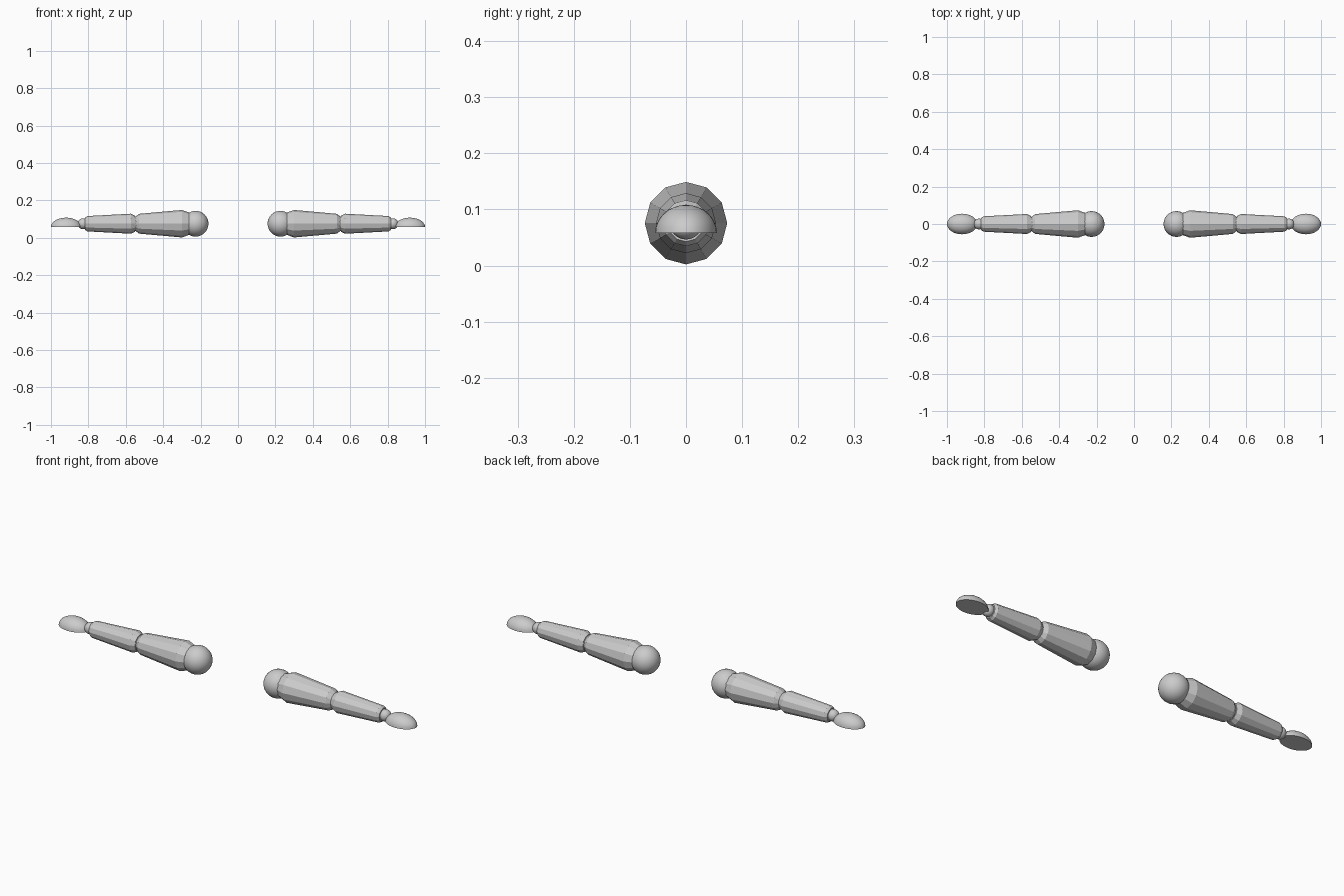
import bpy, bmesh, math

if "Cube" in bpy.data.objects:
    bpy.data.objects.remove(bpy.data.objects["Cube"])

Z = 0.0755  # height of the arm axis


def finish(bm, name, smooth=None):
    bmesh.ops.recalc_face_normals(bm, faces=bm.faces)
    mesh = bpy.data.meshes.new(name)
    bm.to_mesh(mesh)
    bm.free()
    obj = bpy.data.objects.new(name, mesh)
    bpy.context.collection.objects.link(obj)
    if smooth:
        bpy.ops.object.select_all(action='DESELECT')
        obj.select_set(True)
        bpy.context.view_layer.objects.active = obj
        bpy.ops.object.shade_smooth_by_angle(angle=math.radians(smooth))
    return obj


def lathe_x(name, side, profile, sides=12):
    """Closed segment turned around the arm axis from (x, radius) points."""
    bm = bmesh.new()
    rings = []
    for x, r in profile:
        rings.append([bm.verts.new((side * x,
                                    r * math.sin(i * math.tau / sides),
                                    Z + r * math.cos(i * math.tau / sides)))
                      for i in range(sides)])
    for a, b in zip(rings, rings[1:]):
        for i in range(sides):
            j = (i + 1) % sides
            bm.faces.new((a[i], a[j], b[j], b[i]))
    bm.faces.new(rings[0])
    bm.faces.new(rings[-1])
    return finish(bm, name)


def ball(name, x, r):
    bm = bmesh.new()
    bmesh.ops.create_uvsphere(bm, u_segments=32, v_segments=16, radius=r)
    bmesh.ops.translate(bm, verts=bm.verts, vec=(x, 0, Z))
    return finish(bm, name, 30)


def hand(name, x):
    # upper half of an ellipsoid with a flat palm
    bm = bmesh.new()
    bmesh.ops.create_uvsphere(bm, u_segments=32, v_segments=16, radius=1)
    cut = bmesh.ops.bisect_plane(bm, geom=bm.verts[:] + bm.edges[:] + bm.faces[:],
                                 plane_co=(0, 0, 0), plane_no=(0, 0, 1),
                                 dist=1e-4, clear_inner=True)
    bmesh.ops.holes_fill(bm, edges=[e for e in bm.edges if e.is_boundary], sides=0)
    bmesh.ops.scale(bm, verts=bm.verts, vec=(0.081, 0.055, 0.05))
    bmesh.ops.translate(bm, verts=bm.verts, vec=(x, 0, 0.058))
    return finish(bm, name, 40)


for side, label in ((-1, "left"), (1, "right")):
    ball(label + "_shoulder", side * 0.227, 0.069)
    lathe_x(label + "_upper_arm", side,
            [(0.262, 0.060), (0.30, 0.0735), (0.528, 0.053), (0.548, 0.038)])
    ball(label + "_elbow", side * 0.547, 0.038)
    lathe_x(label + "_forearm", side,
            [(0.55, 0.042), (0.573, 0.0535), (0.805, 0.041), (0.817, 0.033)])
    ball(label + "_wrist", side * 0.828, 0.029)
    hand(label + "_hand", side * 0.919)
